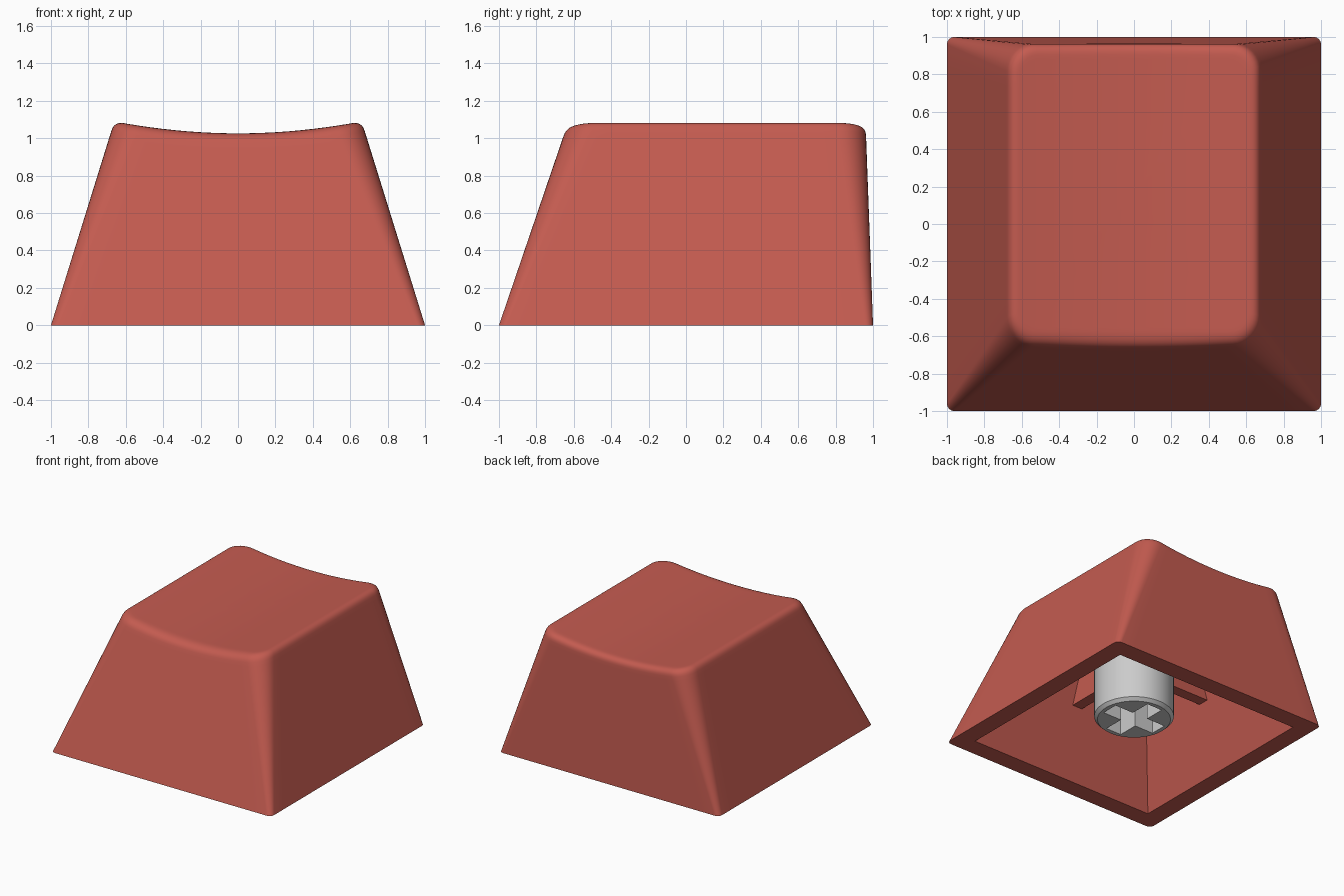
import bpy, bmesh, math
from mathutils import Vector

if "Cube" in bpy.data.objects:
    bpy.data.objects.remove(bpy.data.objects["Cube"])

H = 1.085                      # height at the raised side edges
red = bpy.data.materials.new("red_plastic")
red.diffuse_color = (0.55, 0.105, 0.08, 1)
red.use_nodes = True
red.node_tree.nodes["Principled BSDF"].inputs["Base Color"].default_value = red.diffuse_color


def finish(name, bm, mat=None):
    bmesh.ops.recalc_face_normals(bm, faces=bm.faces)
    me = bpy.data.meshes.new(name)
    bm.to_mesh(me)
    bm.free()
    ob = bpy.data.objects.new(name, me)
    bpy.context.collection.objects.link(ob)
    if mat:
        me.materials.append(mat)
    return ob


def frustum(name, low, z0, high, z1, mat=None):
    """Tapered box; low and high are (x0, x1, y0, y1)."""
    bm = bmesh.new()
    rings = []
    for (x0, x1, y0, y1), z in ((low, z0), (high, z1)):
        rings.append([bm.verts.new((x, y, z)) for x, y in
                      ((x0, y0), (x1, y0), (x1, y1), (x0, y1))])
    a, b = rings
    bm.faces.new(a)
    bm.faces.new(b)
    for i in range(4):
        j = (i + 1) % 4
        bm.faces.new((a[i], a[j], b[j], b[i]))
    return finish(name, bm, mat)


def cut(ob, cutter):
    cutter.hide_render = True
    m = ob.modifiers.new("cut", 'BOOLEAN')
    m.operation, m.solver, m.object = 'DIFFERENCE', 'EXACT', cutter
    bpy.context.view_layer.objects.active = ob
    bpy.ops.object.modifier_apply(modifier=m.name)
    bpy.data.objects.remove(cutter)


def smooth(ob, deg):
    bpy.ops.object.select_all(action='DESELECT')
    ob.select_set(True)
    bpy.context.view_layer.objects.active = ob
    bpy.ops.object.shade_smooth_by_angle(angle=math.radians(deg))


def rounded_rect(x0, x1, y0, y1, r, arc=8, side=16):
    corners = ((x1 - r, y0 + r, -90), (x1 - r, y1 - r, 0),
               (x0 + r, y1 - r, 90), (x0 + r, y0 + r, 180))
    pts = []
    for k, (cx, cy, a0) in enumerate(corners):
        for i in range(arc + 1):
            a = math.radians(a0 + 90 * i / arc)
            pts.append(Vector((cx + r * math.cos(a), cy + r * math.sin(a), 0)))
        nx, ny, na = corners[(k + 1) % 4]
        a = math.radians(na)
        end = Vector((nx + r * math.cos(a), ny + r * math.sin(a), 0))
        start = pts[-1].copy()
        pts += [start.lerp(end, i / side) for i in range(1, side)]
    return pts


def dish(x):
    return 1.026 + 0.06 * (x / 0.64) ** 2


# Outer shell: lofted walls, soft top edge, scooped top
base = rounded_rect(-1, 1, -1, 1, 0.04)
top = rounded_rect(-0.663, 0.663, -0.63, 0.96, 0.15)
inner = rounded_rect(-0.608, 0.608, -0.575, 0.905, 0.095)
centre = Vector((0, 0.165, 0))
columns = []
for b, t, n in zip(base, top, inner):
    t = t + Vector((0, 0, H))
    corner = b.lerp(t, dish(t.x) / H)
    low = b.lerp(t, (dish(t.x) - 0.05) / H)
    rim = Vector((n.x, n.y, dish(n.x)))
    col = [b.lerp(low, s) for s in (0, 0.25, 0.5, 0.75, 0.97)]
    for i in range(7):
        u = i / 6
        col.append(low * (1 - u) ** 2 + corner * 2 * u * (1 - u) + rim * u * u)
    for s in (0.97, 0.85, 0.7, 0.55, 0.4, 0.25, 0.1):
        p = centre.lerp(n, s)
        col.append(Vector((p.x, p.y, dish(p.x))))
    columns.append(col)

bm = bmesh.new()
grid = [[bm.verts.new(p) for p in col] for col in columns]
for i, col in enumerate(grid):
    nxt = grid[(i + 1) % len(grid)]
    for j in range(len(col) - 1):
        bm.faces.new((col[j], nxt[j], nxt[j + 1], col[j + 1]))
bm.faces.new([c[0] for c in grid])
bm.faces.new([c[-1] for c in grid])
cap = finish("cap_shell", bm, red)

# Hollow underside
k = 0.87 + 0.02
cut(cap, frustum("cavity_cutter",
                 (-0.856, 0.856, -0.857, 0.851), -0.02,
                 (-0.85 + 0.311 * k, 0.85 - 0.311 * k,
                  -0.85 + 0.343 * k, 0.85 - 0.038 * k), 0.87))
smooth(cap, 35)

# Crossing ribs under the roof
w = 0.045
frustum("rib_across", (-0.73, 0.73, -w, w), 0.53, (-0.62, 0.62, -w, w), 0.9, red)
frustum("rib_lengthwise", (-w, w, -0.71, 0.87), 0.53, (-w, w, -0.59, 0.86), 0.9, red)

# Grey stem with chamfered end and cross-shaped socket
bm = bmesh.new()
bmesh.ops.create_cone(bm, cap_ends=True, segments=64, radius1=0.3, radius2=0.3,
                      depth=0.77)
bmesh.ops.translate(bm, vec=(0, 0, 0.13 + 0.385), verts=bm.verts)
rim_edges = [e for e in bm.edges if all(v.co.z < 0.14 for v in e.verts)]
bmesh.ops.bevel(bm, geom=rim_edges, offset=0.025, segments=1, affect='EDGES')
stem = finish("stem", bm)
for a, c in ((0.24, 0.07), (0.07, 0.24)):
    slot = (-a, a, -c, c)
    cut(stem, frustum("slot_cutter", slot, 0.05, slot, 0.55))
smooth(stem, 30)
